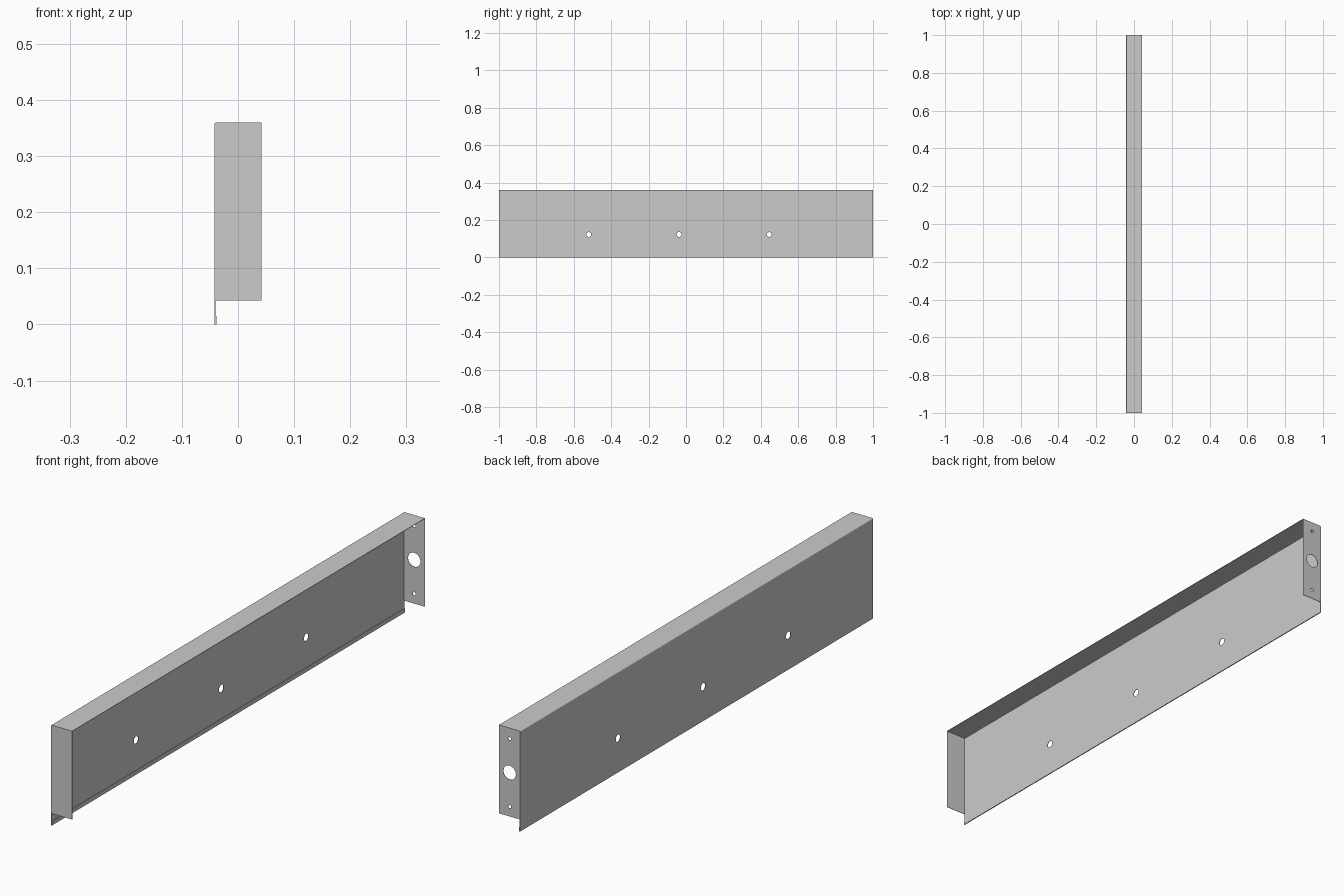
import bpy, bmesh
from math import sin, cos, pi, radians
from mathutils import Matrix

if "Cube" in bpy.data.objects:
    bpy.data.objects.remove(bpy.data.objects["Cube"])

T = 0.0016          # sheet thickness
X, TOP, L = 0.042, 0.36, 1.0


def finish(bm, name):
    bmesh.ops.recalc_face_normals(bm, faces=bm.faces)
    me = bpy.data.meshes.new(name)
    bm.to_mesh(me)
    bm.free()
    ob = bpy.data.objects.new(name, me)
    bpy.context.collection.objects.link(ob)
    return ob


def apply(ob, mod):
    bpy.context.view_layer.objects.active = ob
    bpy.ops.object.modifier_apply(modifier=mod.name)


def drill(ob, axis, holes):
    """Cut round holes (centre, radius) through a sheet along an axis."""
    bm = bmesh.new()
    rot = Matrix.Rotation(radians(90), 4, 'Y' if axis == 'X' else 'X')
    for c, r in holes:
        bmesh.ops.create_cone(bm, cap_ends=True, segments=32, radius1=r, radius2=r,
                              depth=0.03, matrix=Matrix.Translation(c) @ rot)
    cutter = finish(bm, "hole_cutter")
    cutter.hide_render = True
    mod = ob.modifiers.new("holes", 'BOOLEAN')
    mod.object, mod.operation, mod.solver = cutter, 'DIFFERENCE', 'EXACT'
    apply(ob, mod)
    bpy.data.objects.remove(cutter)


def end_flange(name, side):
    bm = bmesh.new()
    bmesh.ops.create_cube(bm, size=1)
    z0, z1 = 0.043, TOP - T
    bmesh.ops.scale(bm, vec=(2 * X - T, T, z1 - z0), verts=bm.verts)
    bmesh.ops.translate(bm, vec=(T / 2, side * (L - T / 2), (z0 + z1) / 2), verts=bm.verts)
    return finish(bm, name)


# Folded sheet: bottom hem, tall back web, rounded bend, top flange
h, r = T / 2, 0.003
profile = [(-X + h + 0.002, 0.015), (-X + h + 0.002, h), (-X + h, h)]
profile += [(-X + h + r - r * cos(a), TOP - h - r + r * sin(a))
            for a in (i * pi / 8 for i in range(5))]
profile += [(X, TOP - h)]
bm = bmesh.new()
rows = [[bm.verts.new((x, y, z)) for y in (-L, L)] for x, z in profile]
for a, b in zip(rows, rows[1:]):
    bm.faces.new((a[0], a[1], b[1], b[0]))
panel = finish(bm, "folded_panel")
mod = panel.modifiers.new("sheet", 'SOLIDIFY')
mod.thickness, mod.offset, mod.use_even_offset = T, 0, True
apply(panel, mod)
drill(panel, 'X', [((-X, y, 0.123), 0.013) for y in (-0.52, -0.037, 0.445)])

# End flanges: plain at the front, drilled at the back
end_flange("front_end_flange", -1)
back = end_flange("back_end_flange", 1)
drill(back, 'Y', [((0, L, 0.2), 0.025), ((0, L, 0.322), 0.006), ((0, L, 0.078), 0.006)])
